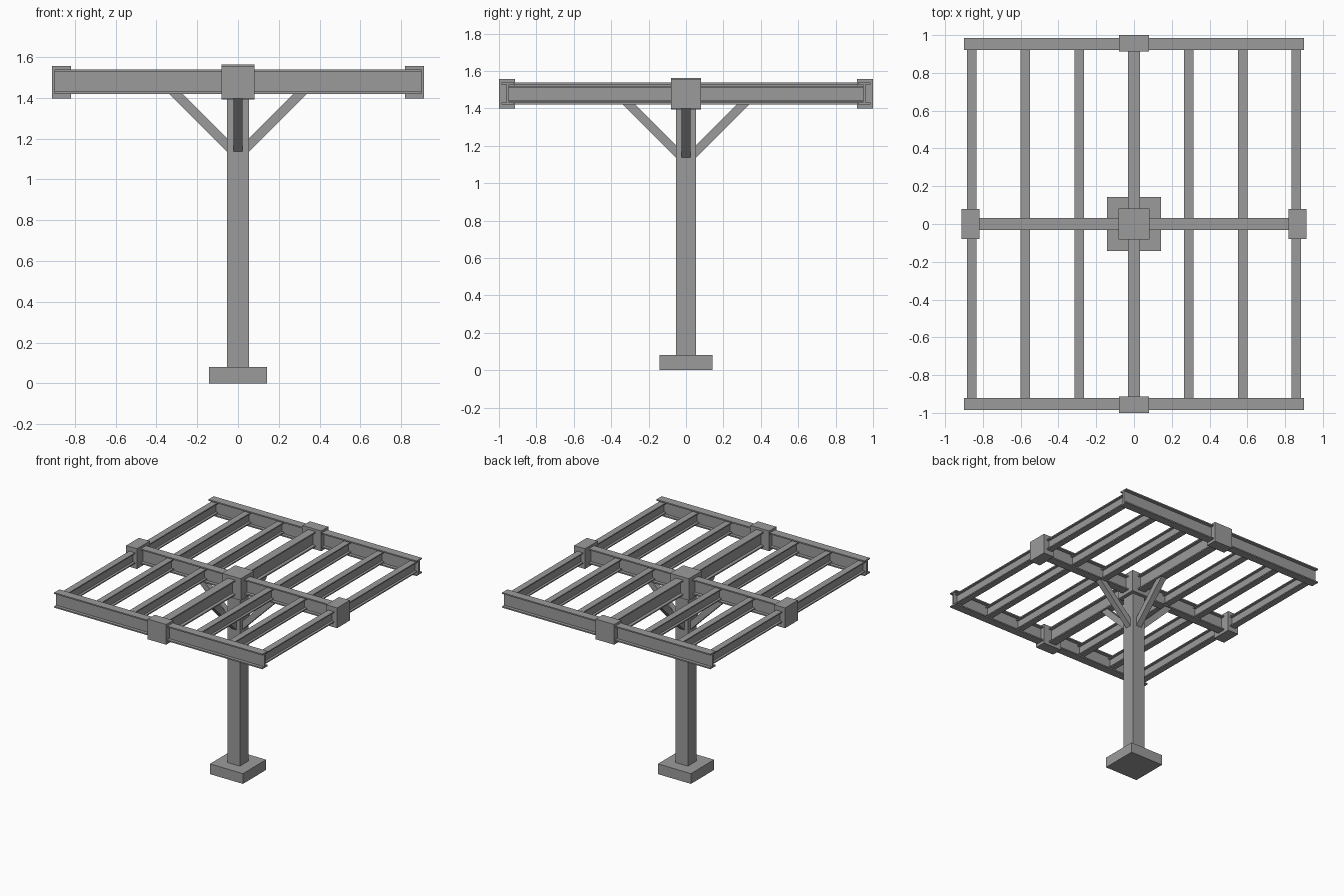
import bpy
import bmesh
from math import pi
from mathutils import Matrix, Vector

cube = bpy.data.objects.get("Cube")
if cube:
    bpy.data.objects.remove(cube, do_unlink=True)

steel = bpy.data.materials.new("steel_grey")
steel.use_nodes = True
GREY = (0.33, 0.33, 0.33, 1)
steel.diffuse_color = GREY
steel.node_tree.nodes["Principled BSDF"].inputs["Base Color"].default_value = GREY


def make_object(name, bm):
    bmesh.ops.recalc_face_normals(bm, faces=bm.faces)
    mesh = bpy.data.meshes.new(name)
    bm.to_mesh(mesh)
    bm.free()
    mesh.materials.append(steel)
    obj = bpy.data.objects.new(name, mesh)
    bpy.context.collection.objects.link(obj)
    return obj


def box(name, centre, size):
    bm = bmesh.new()
    bmesh.ops.create_cube(bm, size=1, matrix=Matrix.Translation(centre) @ Matrix.Diagonal((*size, 1)))
    return make_object(name, bm)


def extrude_profile(name, points, offset, matrix):
    """Extrude a closed outline by offset, then place it."""
    bm = bmesh.new()
    face = bm.faces.new([bm.verts.new(p) for p in points])
    cap = bmesh.ops.extrude_face_region(bm, geom=[face])
    moved = [g for g in cap["geom"] if isinstance(g, bmesh.types.BMVert)]
    bmesh.ops.translate(bm, verts=moved, vec=offset)
    bmesh.ops.transform(bm, matrix=matrix, verts=bm.verts)
    return make_object(name, bm)


def i_beam(name, x, y, length, width, bottom, top, flange, web, along_x=False):
    w, t, h = width / 2, web / 2, (top - bottom) / 2
    f = h - flange
    right = [(w, -h), (w, -f), (t, -f), (t, f), (w, f), (w, h)]
    outline = right + [(-a, b) for a, b in reversed(right)]
    points = [(a, -length / 2, b) for a, b in outline]
    turn = Matrix.Rotation(pi / 2 if along_x else 0, 4, 'Z')
    place = Matrix.Translation((x, y, (bottom + top) / 2)) @ turn
    return extrude_profile(name, points, Vector((0, length, 0)), place)


# Footing and post
box("footing", (0, 0, 0.04), (0.286, 0.286, 0.08))
box("post", (0, 0, 0.74), (0.106, 0.106, 1.34))

# Main cross beams and front and back edge beams
MAIN = dict(width=0.065, bottom=1.42, top=1.538, flange=0.01, web=0.014)
i_beam("cross_beam_long", 0, 0, 1.9, **MAIN)
i_beam("cross_beam_wide", 0, 0, 1.72, along_x=True, **MAIN)
for side, y in (("front", -0.953), ("back", 0.953)):
    i_beam(side + "_edge_beam", 0, y, 1.8, along_x=True, **MAIN)
    box(side + "_connector", (0, y * 1.004, 1.477), (0.16, 0.087, 0.158))

# Lighter rafters, fitted between the flanges of the edge beams
for side, s in (("left", 1), ("right", -1)):
    for part, x in (("inner", 0.289), ("middle", 0.575), ("outer", 0.86)):
        i_beam(f"{side}_{part}_rafter", s * x, 0, 1.906, 0.05, 1.435, 1.52, 0.009, 0.012)
    box(side + "_connector", (s * 0.865, 0, 1.477), (0.094, 0.158, 0.158))

# Hub joining post and beams
box("hub", (0, 0, 1.478), (0.162, 0.162, 0.17))

# Four diagonal braces
BRACE = [(0.045, -0.023, 1.128), (0.345, -0.023, 1.428),
         (0.28, -0.023, 1.428), (0.045, -0.023, 1.193)]
for i, side in enumerate(("left", "back", "right", "front")):
    extrude_profile(side + "_brace", BRACE, Vector((0, 0.046, 0)), Matrix.Rotation(i * pi / 2, 4, 'Z'))
